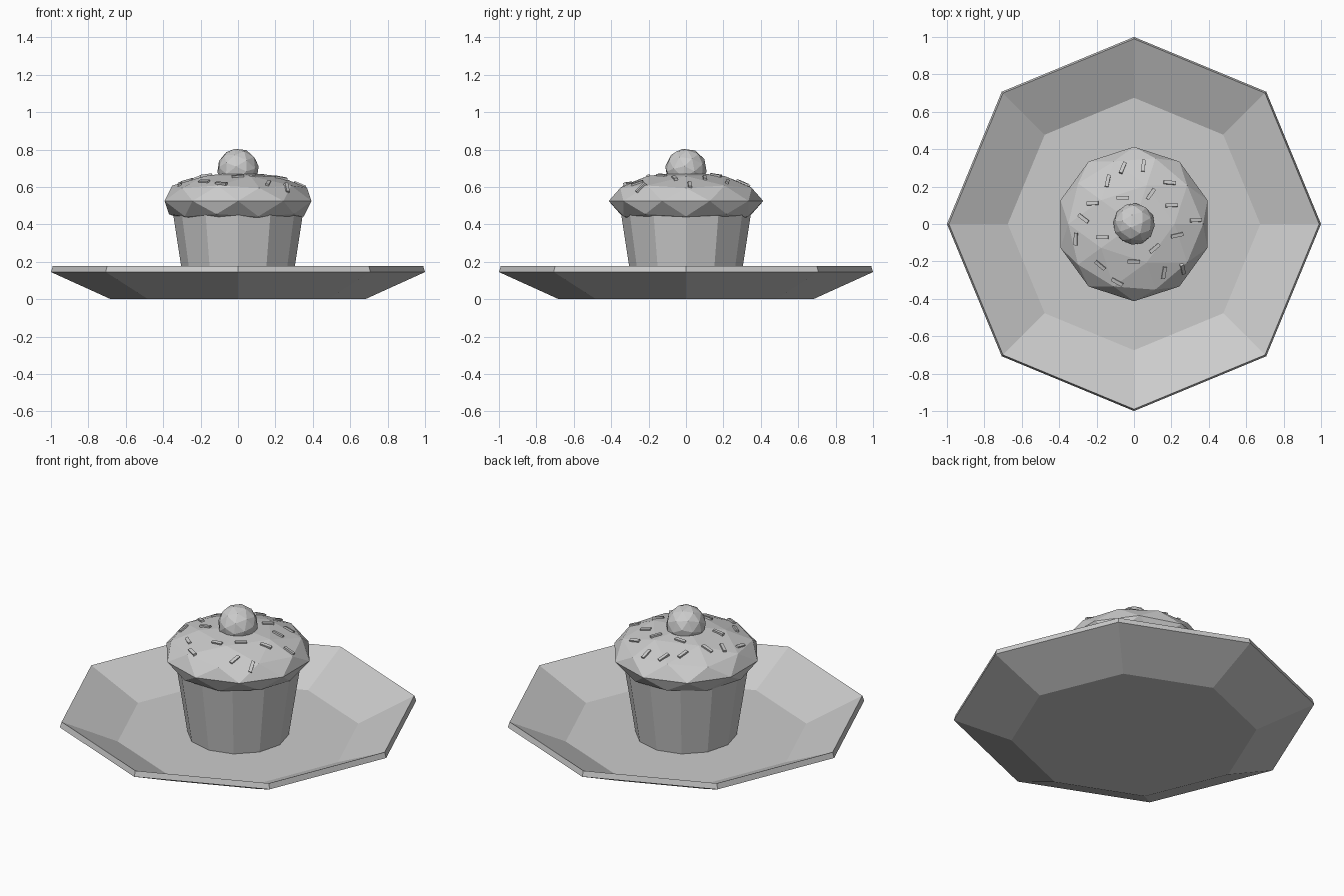
import bpy, bmesh
from math import cos, sin, pi, radians
from mathutils import Vector, Matrix
from mathutils.bvhtree import BVHTree

cube = bpy.data.objects.get("Cube")
if cube:
    bpy.data.objects.remove(cube)

# One plain grey for everything
grey = bpy.data.materials.new("plain_grey")
grey.use_nodes = True
colour = (0.6, 0.6, 0.6, 1)
grey.diffuse_color = colour
grey.node_tree.nodes["Principled BSDF"].inputs["Base Color"].default_value = colour


def finish(name, bm):
    bmesh.ops.recalc_face_normals(bm, faces=bm.faces)
    mesh = bpy.data.meshes.new(name)
    bm.to_mesh(mesh)
    bm.free()
    mesh.materials.append(grey)
    obj = bpy.data.objects.new(name, mesh)
    bpy.context.collection.objects.link(obj)
    return obj


def lathe(name, profile, sides):
    """Faceted solid from (radius, height) rings, capped at both ends."""
    bm = bmesh.new()
    rings = [[bm.verts.new((r * cos(2 * pi * i / sides), r * sin(2 * pi * i / sides), z))
              for i in range(sides)] for r, z in profile]
    for low, high in zip(rings, rings[1:]):
        for i in range(sides):
            j = (i + 1) % sides
            bm.faces.new((low[i], low[j], high[j], high[i]))
    bm.faces.new(rings[0])
    bm.faces.new(rings[-1])
    return finish(name, bm)


# Octagonal plate and twelve-sided cup
lathe("plate", [(0.68, 0), (1.0, 0.145), (0.99, 0.178), (0.675, 0.033)], 8)
lathe("cake_cup", [(0.277, 0.001), (0.346, 0.45)], 12)

# Frosting: a flattened icosphere
bm = bmesh.new()
bmesh.ops.create_icosphere(bm, subdivisions=2, radius=1)
bmesh.ops.transform(bm, verts=bm.verts,
                    matrix=Matrix.Translation((0, 0, 0.525)) @ Matrix.Diagonal((0.413, 0.413, 0.157, 1)))
surface = BVHTree.FromBMesh(bm)
finish("frosting", bm)

# Cherry on top
bm = bmesh.new()
bmesh.ops.create_icosphere(bm, subdivisions=2, radius=0.112)
bmesh.ops.transform(bm, verts=bm.verts,
                    matrix=Matrix.Translation((0, 0, 0.695)) @ Matrix.Rotation(0.5, 4, "X")
                    @ Matrix.Rotation(0.3, 4, "Y"))
finish("cherry", bm)

# Sprinkles: x and y in hundredths, heading in degrees
sprinkles = [
    (-14, 23, 80), (-6, 30, 70), (5, 31, 85), (19, 22, 0), (9, 16, 55),
    (20, 10, 5), (33, 2, 5), (23, -6, 10), (11, -13, 40), (16, -26, 85),
    (26, -24, 115), (0, -20, 0), (-9, -31, 150), (-18, -22, 140),
    (-17, -7, 0), (-31, -8, 85), (-27, 3, 145), (-22, 11, 0), (-6, 14, 0),
]
bm = bmesh.new()
for x, y, heading in sprinkles:
    spot, normal, _, _ = surface.ray_cast(Vector((x / 100, y / 100, 2)), Vector((0, 0, -1)))
    a = radians(heading)
    along = Vector((cos(a), sin(a), 0))
    along = (along - normal * along.dot(normal)).normalized()
    turn = Matrix((along, normal.cross(along), normal)).transposed().to_4x4()
    bmesh.ops.create_cube(bm, size=1, matrix=Matrix.Translation(spot) @ turn
                          @ Matrix.Diagonal((0.066, 0.019, 0.019, 1)))
finish("sprinkles", bm)
